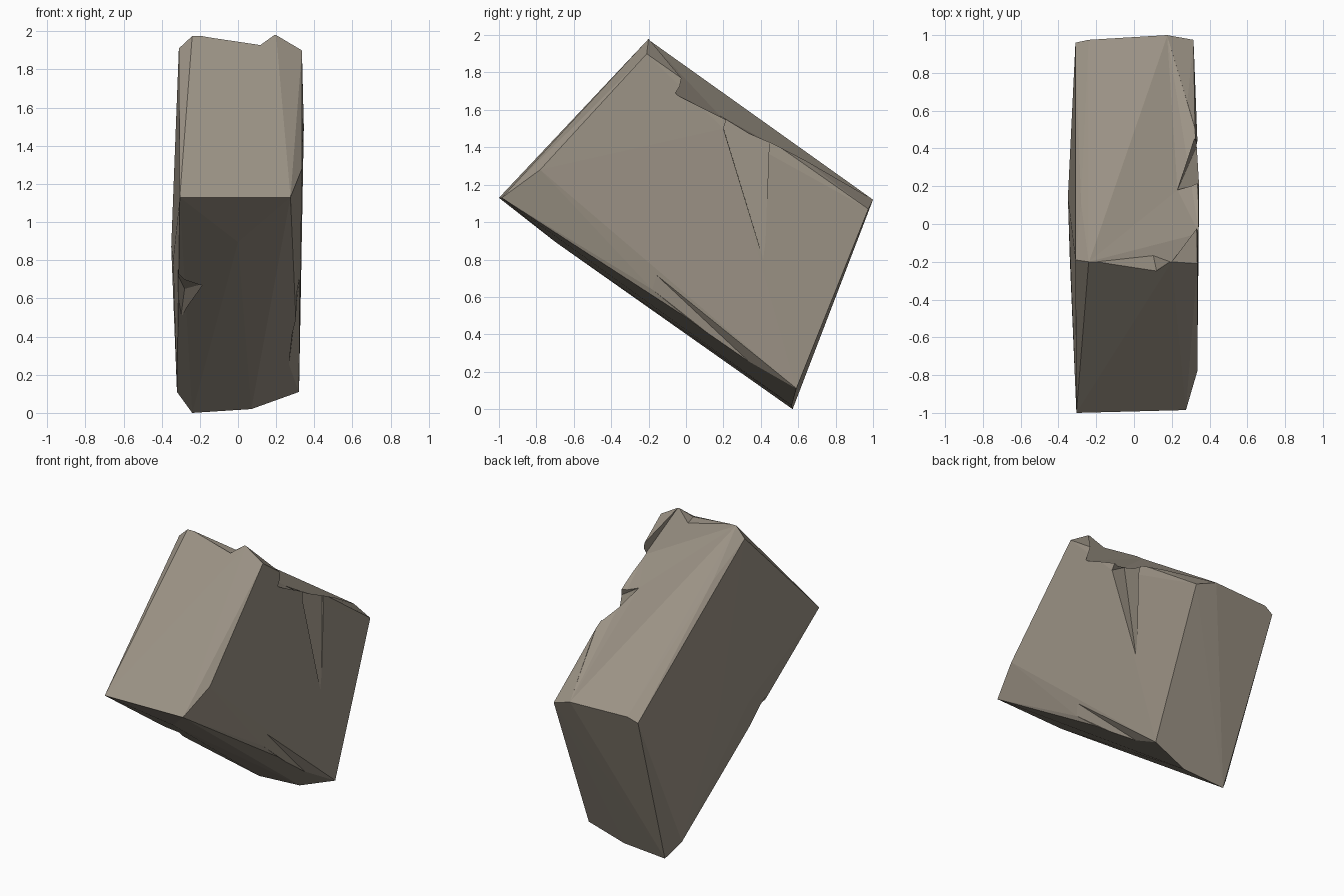
import bpy, bmesh

if "Cube" in bpy.data.objects:
    bpy.data.objects.remove(bpy.data.objects["Cube"])

stone = bpy.data.materials.new("grey brown stone")
stone.diffuse_color = (0.33, 0.29, 0.235, 1)
stone.use_nodes = True
stone.node_tree.nodes["Principled BSDF"].inputs["Base Color"].default_value = stone.diffuse_color


def hull(name, pts):
    """Flat-faced solid wrapped around a few points."""
    bm = bmesh.new()
    for p in pts:
        bm.verts.new(p)
    res = bmesh.ops.convex_hull(bm, input=bm.verts[:])
    loose = [v for v in bm.verts if not v.link_faces]
    bmesh.ops.delete(bm, geom=loose, context='VERTS')
    bmesh.ops.recalc_face_normals(bm, faces=bm.faces[:])
    me = bpy.data.meshes.new(name)
    bm.to_mesh(me)
    bm.free()
    me.materials.append(stone)
    ob = bpy.data.objects.new(name, me)
    bpy.context.scene.collection.objects.link(ob)
    return ob


# Main tilted slab
slab = hull("rock_slab", [
    # front corner
    (-.305, -1, 1.13), (.275, -.985, 1.13), (.335, -.78, 1.28),
    # top corner
    (-.31, -.19, 1.91), (-.24, -.2, 1.975), (.2, -.2, 1.98), (.335, -.21, 1.9),
    # back corner
    (-.31, .96, 1.09), (-.24, .975, 1.12), (.175, 1, 1.12), (.315, .975, 1.07),
    # bottom corner
    (-.32, .5, .11), (-.24, .57, 0), (.07, .565, .02), (.32, .59, .11),
    # bulges on the sides and underside
    (-.35, .14, .87), (-.34, -.18, .8), (.34, -.05, 1.68), (.345, .2, 1.5),
    (.315, .45, 1.43), (.31, -.18, .64), (0, -.7, .895), (-.28, .11, 1.73),
])

# Chips broken off the edges
chips = {
    "top_chip": [(-.2, -.2, 1.977), (.19, -.2, 1.98), (.12, -.25, 1.92),
                 (.09, -.11, 1.91), (.02, -.2, 2.2)],
    "right_edge_chip": [(-.24, -.2, 1.976), (.175, 1, 1.121), (.2, -.2, 1.981),
                        (.23, .18, 1.57), (.345, -.05, 1.68),
                        (.34, .45, 1.43), (.4, .4, 2.2)],
    "right_notch": [(.23, .18, 1.57), (.345, .2, 1.5), (.3, .31, 1.35),
                    (.32, .45, 1.43), (.335, .42, .78), (.6, .35, 1.6)],
    "lower_left_chip": [(-.335, -.42, .76), (-.17, -.36, .68), (-.3, -.1, .5),
                        (-.28, -.25, .65), (-.6, -.5, .4)],
    "lower_right_chip": [(.34, -.3, .85), (.25, .48, .12), (.31, -.18, .64),
                         (.32, .585, .115), (.55, .2, .2)],
}
for name, pts in chips.items():
    chip = hull(name, pts)
    chip.hide_render = True
    mod = slab.modifiers.new(name, 'BOOLEAN')
    mod.operation = 'DIFFERENCE'
    mod.solver = 'EXACT'
    mod.object = chip
    bpy.context.view_layer.objects.active = slab
    bpy.ops.object.modifier_apply(modifier=mod.name)
    bpy.data.objects.remove(chip)
